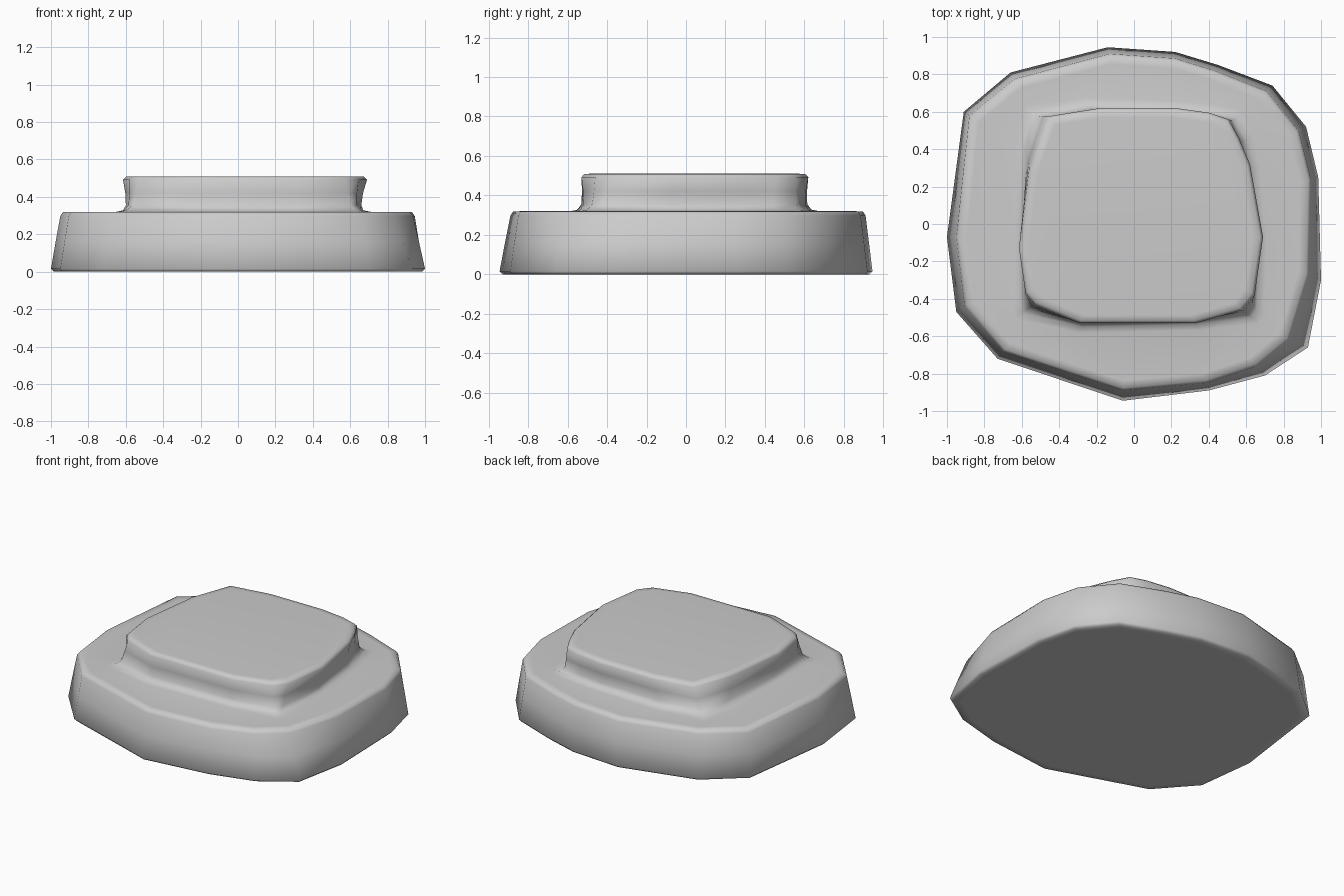
import bpy, bmesh

if "Cube" in bpy.data.objects:
    bpy.data.objects.remove(bpy.data.objects["Cube"])

# Four matching 16-point outlines, counter-clockwise from the right side
base_foot = [(.985, .25), (.92, .52), (.74, .74), (.45, .85), (.22, .92), (-.14, .945),
             (-.66, .81), (-.91, .60), (-1, -.07), (-.95, -.47), (-.73, -.72), (-.06, -.945),
             (.40, -.89), (.70, -.81), (.93, -.66), (1, -.30)]
base_rim = [(.945, .24), (.88, .50), (.71, .71), (.43, .82), (.22, .885), (-.13, .91),
            (-.64, .775), (-.88, .58), (-.95, -.07), (-.905, -.44), (-.70, -.68), (-.06, -.89),
            (.39, -.85), (.66, -.76), (.83, -.62), (.935, -.27)]
tier_foot = [(.63, .30), (.60, .45), (.555, .575), (.40, .60), (.22, .62), (-.25, .635),
             (-.55, .60), (-.60, .40), (-.615, -.12), (-.61, -.40), (-.60, -.475), (-.28, -.55),
             (.33, -.535), (.63, -.50), (.655, -.46), (.67, -.08)]
tier_rim = [(.62, .32), (.56, .46), (.505, .56), (.40, .595), (.22, .62), (-.18, .62),
            (-.46, .575), (-.56, .30), (-.615, -.13), (-.58, -.37), (-.53, -.43), (-.29, -.53),
            (.33, -.53), (.58, -.46), (.645, -.38), (.69, -.07)]


def blend(a, b, t, s=1.0):
    return [((p[0] * (1 - t) + q[0] * t) * s, (p[1] * (1 - t) + q[1] * t) * s)
            for p, q in zip(a, b)]


# Stacked rings: slab, deck, fillet and raised tier
rings = [
    (blend(base_foot, base_rim, 0, .94), 0),
    (blend(base_foot, base_rim, 0, .985), 0),
    (base_foot, .015),
    (blend(base_foot, base_rim, .5), .16),
    (base_rim, .298),
    (blend(base_rim, base_rim, 0, .985), .318),
    (blend(base_rim, base_rim, 0, .94), .32),
    (blend(tier_foot, tier_foot, 0, 1.06), .32),
    (tier_foot, .328),
    (blend(tier_foot, tier_rim, .3, .975), .355),
    (blend(tier_foot, tier_rim, .6, .98), .42),
    (tier_rim, .492),
    (blend(tier_rim, tier_rim, 0, .975), .508),
    (blend(tier_rim, tier_rim, 0, .92), .51),
]

bm = bmesh.new()
loops = [[bm.verts.new((x, y, z)) for x, y in pts] for pts, z in rings]
for low, high in zip(loops, loops[1:]):
    for i in range(16):
        j = (i + 1) % 16
        bm.faces.new((low[i], low[j], high[j], high[i]))
bm.faces.new(loops[0][::-1])
bm.faces.new(loops[-1])
for f in bm.faces:
    f.smooth = True

mesh = bpy.data.meshes.new("stepped_stone")
bm.to_mesh(mesh)
bm.free()
stone = bpy.data.objects.new("stepped_stone", mesh)
bpy.context.collection.objects.link(stone)
